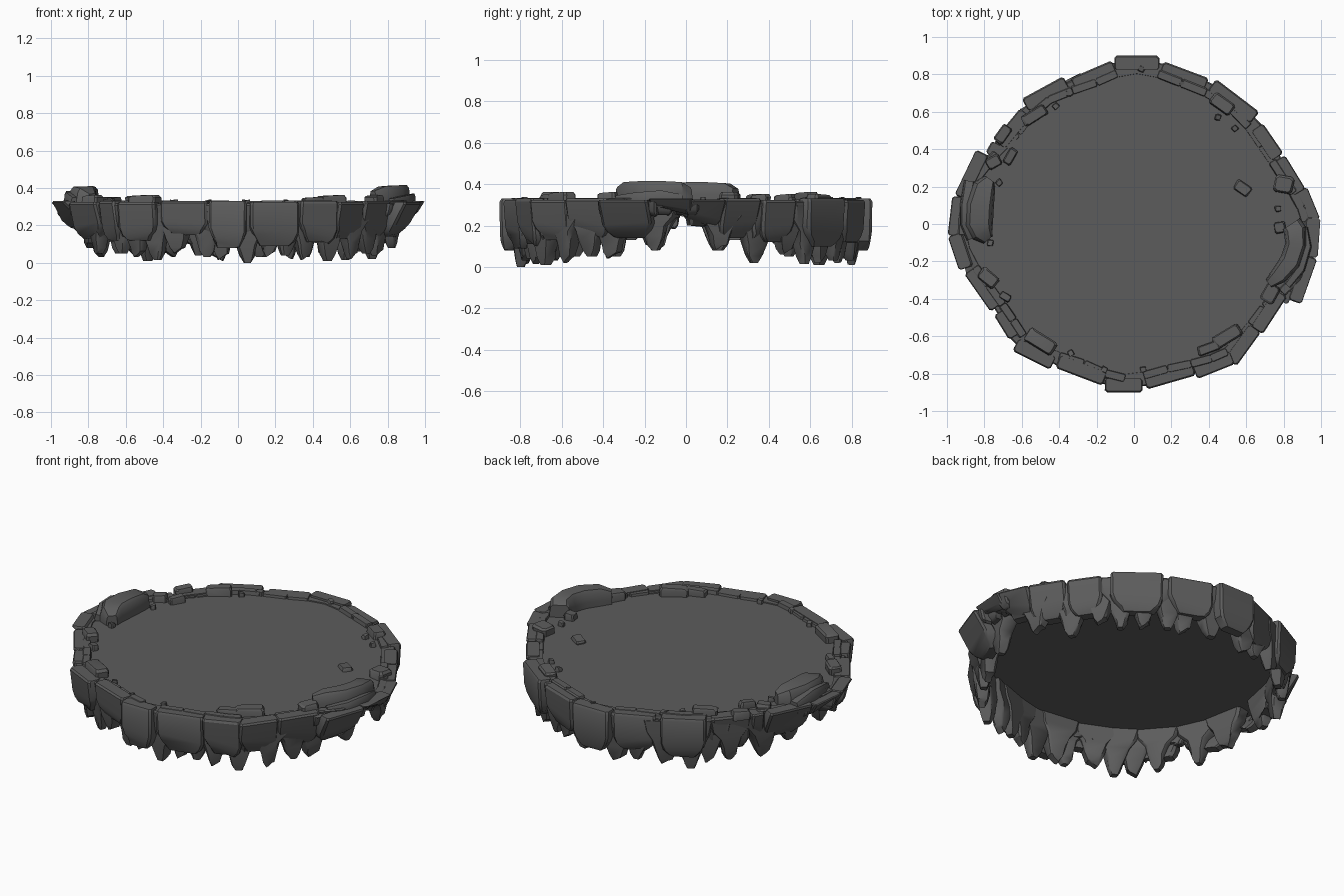
import bpy, bmesh, math, random
from mathutils import Vector

if "Cube" in bpy.data.objects:
    bpy.data.objects.remove(bpy.data.objects["Cube"])

random.seed(4)
rock = bpy.data.materials.new("dark grey stone")
rock.diffuse_color = (0.108, 0.108, 0.108, 1)
rock.use_nodes = True
rock.node_tree.nodes["Principled BSDF"].inputs["Base Color"].default_value = rock.diffuse_color


def loft(name, rings, angle=32):
    """Skin a stack of equal-sized rings and cap both ends."""
    bm = bmesh.new()
    vs = [[bm.verts.new(p) for p in r] for r in rings]
    n = len(rings[0])
    for a, b in zip(vs, vs[1:]):
        for i in range(n):
            bm.faces.new((a[i], a[(i + 1) % n], b[(i + 1) % n], b[i]))
    bm.faces.new(vs[0])
    bm.faces.new(vs[-1])
    bmesh.ops.recalc_face_normals(bm, faces=bm.faces)
    me = bpy.data.meshes.new(name)
    bm.to_mesh(me)
    bm.free()
    me.shade_smooth()
    me.set_sharp_from_angle(angle=math.radians(angle))
    me.materials.append(rock)
    ob = bpy.data.objects.new(name, me)
    bpy.context.collection.objects.link(ob)
    return ob


def ring(c, u, v, hw, v_in, v_out, z, jit=0.0, tilt=0.0):
    """Chamfered rectangle: u is the tangent, v points outward."""
    ch = min(hw, (v_out - v_in) / 2) * 0.3
    loc = [(-hw, v_in + ch), (-hw + ch, v_in), (hw - ch, v_in), (hw, v_in + ch),
           (hw, v_out - ch), (hw - ch, v_out), (-hw + ch, v_out), (-hw, v_out - ch)]
    out = []
    for a, b in loc:
        p = c + u * (a + random.uniform(-jit, jit)) + v * (b - random.uniform(0, jit))
        out.append((p.x, p.y, z + tilt * a / max(hw, 0.01)))
    return out


def edge_frame(p0, p1):
    a, b = Vector(p0), Vector(p1)
    u = (b - a).normalized()
    return (a + b) / 2, u, Vector((u.y, -u.x)), (b - a).length / 2


def block(name, p0, p1, t, top, bottom, lean):
    """Rim block: straight sided above, narrowing towards its lower end."""
    c, u, v, hw = edge_frame(p0, p1)
    h = top - bottom
    tilt = random.uniform(-0.025, 0.025)
    rings = []
    for f, w, o, j in ((0, .96, -.008, 0), (.06, 1, 0, 0), (.62, .99, 0, .003),
                       (.8, .86, -.004, .006), (.93, .66, -.014, .006), (1, .52, -.022, .005)):
        s = lean * f
        rings.append(ring(c, u, v, hw * w, -t - s, o - s, top - h * f, j, tilt if 0.5 < f < 1 else 0))
    return loft(name, rings)


# Outer rim blocks, anticlockwise: x0, y0, x1, y1, bottom, inward lean
RIM = [(-.155, -.9, .045, -.9, .08, 0), (.07, -.885, .33, -.81, .09, .01),
       (.34, -.83, .54, -.75, .11, .02), (.55, -.76, .68, -.58, .13, .03),
       (.69, -.59, .82, -.39, .15, .03), (.90, -.43, .985, -.19, .14, .10),
       (.985, -.18, 1, .03, .27, .05), (1, .03, .93, .20, .20, .09),
       (.92, .19, .81, .37, .14, .06), (.80, .38, .69, .54, .12, .03),
       (.67, .60, .44, .775, .10, .01), (.40, .78, .16, .87, .12, .01),
       (.135, .9, -.105, .9, .08, 0), (-.12, .875, -.34, .78, .10, .01),
       (-.38, .79, -.6, .67, .09, .01), (-.61, .62, -.75, .45, .12, .03),
       (-.85, .40, -.965, .16, .13, .11), (-.975, .15, -1, -.06, .25, .06),
       (-1, -.07, -.94, -.25, .20, .09), (-.91, -.27, -.77, -.47, .13, .05),
       (-.75, -.49, -.67, -.62, .12, .03), (-.65, -.68, -.45, -.78, .12, .02),
       (-.42, -.77, -.17, -.865, .15, .01)]
for i, (x0, y0, x1, y1, zb, lean) in enumerate(RIM):
    block(f"rim_block_{i}", (x0, y0), (x1, y1), .075, .33 - .006 * (i % 2), zb, lean)

# Inner course of narrow stones that follows the floor edge
for i, e in enumerate(RIM):
    n = RIM[(i + 1) % len(RIM)]
    m0, _, v0, _ = edge_frame(e[:2], e[2:4])
    m1, _, v1, _ = edge_frame(n[:2], n[2:4])
    a, b = m0 - v0 * .05, m1 - v1 * .05
    j = (Vector(e[2:4]) + Vector(n[:2])) / 2
    d = j.normalized()
    m = ((a + b) / 2).lerp(j - d * .05, .6)
    side = abs(j.x) > .86
    for k, (p, q) in enumerate(((a, m), (m, b))):
        block(f"inner_course_{i}_{k}", p, q, .045, .318 + .008 * ((i + k) % 3), .25 if side else .2, .02)
    # small wedge stone filling each joint
    t = Vector((-d.y, d.x))
    j = j - d * .025
    block(f"joint_stone_{i}", j - t * .035, j + t * .035, .06, .318, .25 if side else .14 + .05 * (i % 2), .02)

# Thin floor slab with an open hollow underneath
pts = []
for e in RIM:
    c, u, v, hw = edge_frame(e[:2], e[2:4])
    pts += [c - v * .05 - u * hw * .6, c - v * .05 + u * hw * .6]
loft("floor", [[(p.x * k, p.y * k, z) for p in pts] for z, k in ((.29, .985), (.312, 1))])

# Hanging spikes behind the rim; their wide tops merge into an arched curtain
SPIKES = [(-.64, -.55, .05), (-.56, -.66, .03), (-.46, -.70, .015), (-.34, -.76, .05), (-.17, -.82, .03),
          (-.11, -.81, .015), (.05, -.83, .0), (.19, -.80, .03), (.28, -.77, .04), (.36, -.75, .015),
          (.5, -.7, .01), (.62, -.6, .02), (.7, -.49, .05), (.77, -.36, .04),
          (.85, -.16, .08), (.85, .17, .08), (.74, .35, .02), (.66, .5, .06), (.59, .6, .015),
          (.49, .67, .02), (.37, .74, .03), (.27, .77, .02), (.14, .82, .03), (-.1, .83, .01), (-.24, .79, .04),
          (-.38, .74, .03), (-.5, .67, .01), (-.58, .6, .04), (-.66, .52, .05), (-.76, .36, .03),
          (-.82, .17, .08), (-.82, -.16, .08), (-.77, -.35, .05)]
for i, (x, y, zb) in enumerate(SPIKES):
    c = Vector((x, y))
    v = c.normalized()
    u = Vector((-v.y, v.x))
    c = c - v * .03
    h = .3 - zb
    s = random.uniform(.7, 1.0)
    r = random.uniform(-.02, .02)
    rings = [ring(c + u * r * f, u, v, w * (s if f > .3 else 1), -.045 * k, .045 * k, .3 - h * f, j,
                  .012 if f == 1 and i % 2 else 0) for f, w, k, j in
             ((0, .125, 1.05, 0), (.25, .11, 1, .004), (.45, .085, .95, .006),
              (.68, .062, .8, .008), (.88, .042, .6, .008), (1, .022, .4, .004))]
    lo = min(p[2] for p in rings[-1])
    rings[-1] = [(p[0], p[1], p[2] + max(0, zb - lo)) for p in rings[-1]]
    loft(f"hanging_spike_{i}", rings, 40)


def boulder(name, path):
    """Curved boulder swept along a path of x, y, half width, top height."""
    rings = []
    for i, (x, y, w, z) in enumerate(path):
        a, b = path[max(i - 1, 0)], path[min(i + 1, len(path) - 1)]
        d = Vector((b[0] - a[0], b[1] - a[1])).normalized()
        n = Vector((d.y, -d.x))
        rings.append([(x + n.x * w * s, y + n.y * w * s, .29 + (z - .29) * f) for s, f in
                      ((-1, 0), (-1.02, .5), (-.9, .88), (-.7, 1), (.65, .98), (.88, .82), (1.02, .45), (1, 0))])
    return loft(name, rings, 35)


boulder("left_boulder", [(-.77, .24, .03, .38), (-.80, .2, .06, .405), (-.825, .1, .075, .41),
                         (-.83, .0, .075, .41), (-.81, -.05, .06, .40), (-.78, -.085, .03, .37)])
boulder("left_boulder_step", [(-.88, .23, .03, .35), (-.90, .1, .03, .385), (-.905, 0, .025, .38), (-.87, -.08, .025, .35)])
boulder("right_boulder", [(.84, .0, .055, .385), (.86, -.03, .06, .41), (.865, -.11, .055, .415),
                          (.835, -.2, .055, .415), (.77, -.28, .045, .41), (.72, -.32, .025, .385)])
boulder("right_boulder_step", [(.91, -.02, .02, .35), (.925, -.12, .025, .37), (.89, -.24, .025, .36), (.82, -.33, .02, .345)])


def loose_stone(name, x, y, length, width, rot, top):
    c = Vector((x, y))
    r = math.radians(rot)
    u = Vector((math.cos(r), math.sin(r)))
    v = Vector((u.y, -u.x))
    a, b = length / 2, width / 2
    loft(name, [ring(c, u, v, a, -b, b, .30), ring(c, u, v, a, -b, b, top - .012, .004),
                ring(c, u, v, a * .85, -b * .8, b * .8, top, .003, .003)])


# Loose slabs lying just inside the rim: x, y, length, width, rotation, top
SLABS = [(.58, .19, .09, .06, -35, .33), (.47, .64, .13, .07, -35, .35), (-.53, .58, .14, .06, 32, .36),
         (-.66, .36, .09, .045, 60, .35), (-.75, .33, .08, .06, 30, .35), (-.78, -.29, .11, .07, -40, .36),
         (-.69, -.39, .06, .04, -30, .34), (-.5, -.63, .17, .08, -32, .36), (.4, -.665, .12, .05, 20, .35),
         (.5, -.6, .16, .07, 32, .36), (.73, -.37, .1, .08, 60, .36), (.8, .21, .1, .09, -10, .36),
         (.78, -.02, .06, .06, 10, .35), (-.7, .48, .1, .06, 55, .35)]
for i, s in enumerate(SLABS):
    loose_stone(f"loose_slab_{i}", *s)

# Pebbles
PEBBLES = [(.77, .08), (.54, .51), (.45, .57), (.26, .75), (.04, .83), (-.35, .7), (-.42, .63), (-.77, -.1),
           (-.34, -.69), (-.16, -.78), (.05, -.78), (-.72, .22), (-.52, -.6), (.37, -.67)]
for i, (x, y) in enumerate(PEBBLES):
    loose_stone(f"pebble_{i}", x, y, .032, .03, i * 37, .335)
